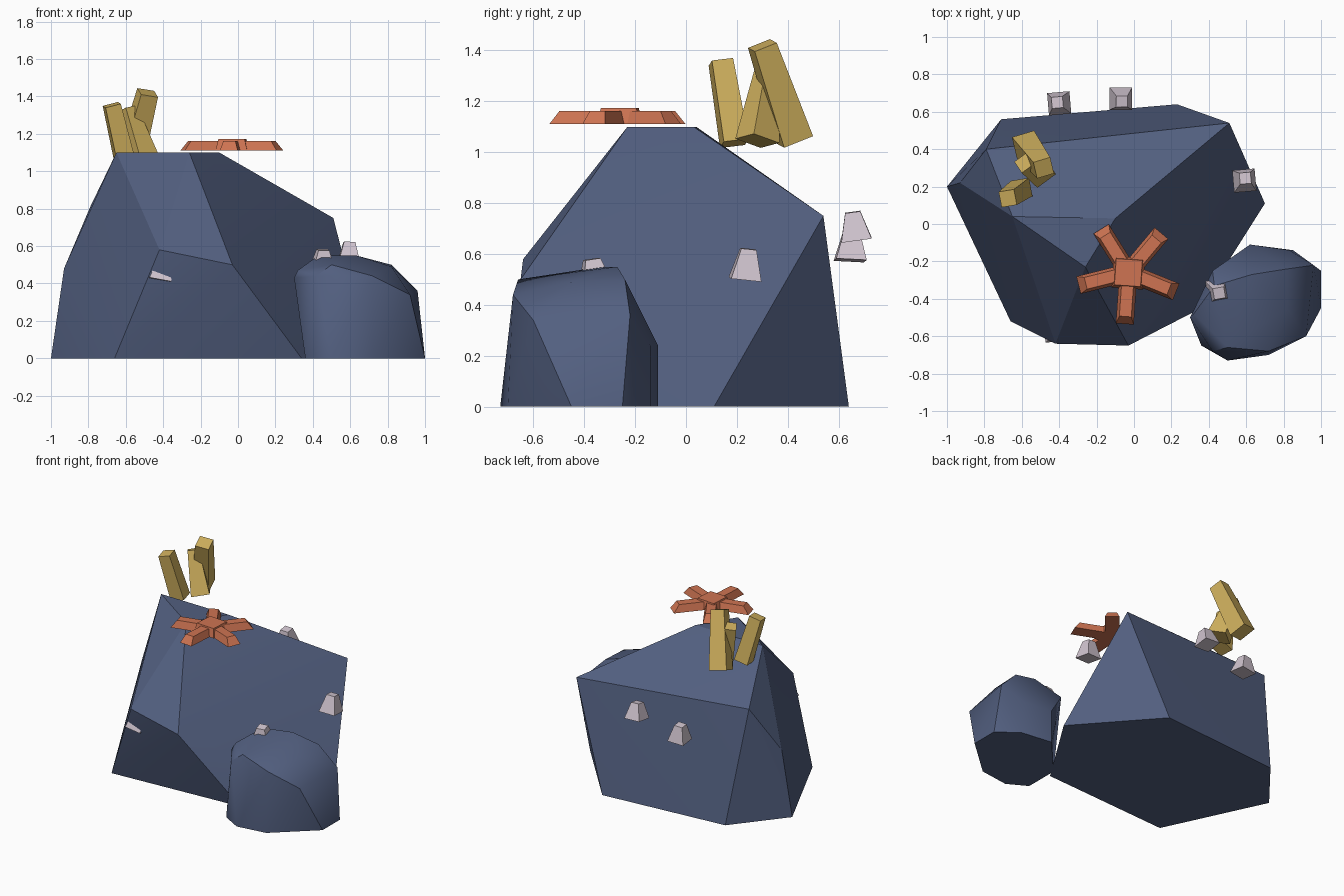
import bpy, bmesh, math
from mathutils import Vector, Matrix

cube = bpy.data.objects.get("Cube")
if cube:
    bpy.data.objects.remove(cube, do_unlink=True)


def material(name, rgb):
    m = bpy.data.materials.new(name)
    m.use_nodes = True
    m.diffuse_color = (*rgb, 1)
    m.node_tree.nodes["Principled BSDF"].inputs["Base Color"].default_value = (*rgb, 1)
    return m


SLATE = material("slate blue", (0.085, 0.115, 0.215))
MUSTARD = material("mustard yellow", (0.62, 0.43, 0.11))
ORANGE = material("burnt orange", (0.62, 0.175, 0.085))
PINK = material("pale pink", (0.64, 0.56, 0.63))


def finish(bm, name, mat, smooth=None):
    bmesh.ops.recalc_face_normals(bm, faces=bm.faces)
    mesh = bpy.data.meshes.new(name)
    bm.to_mesh(mesh)
    bm.free()
    mesh.materials.append(mat)
    obj = bpy.data.objects.new(name, mesh)
    bpy.context.collection.objects.link(obj)
    if smooth:
        bpy.ops.object.select_all(action="DESELECT")
        obj.select_set(True)
        bpy.context.view_layer.objects.active = obj
        bpy.ops.object.shade_smooth_by_angle(angle=math.radians(smooth))
    return obj


def rock(name, points, smooth=None):
    """Faceted boulder wrapped around a few corner points."""
    bm = bmesh.new()
    for p in points:
        bm.verts.new(p)
    hull = bmesh.ops.convex_hull(bm, input=bm.verts)
    loose = {g for g in hull["geom_interior"] + hull["geom_unused"]
             if isinstance(g, bmesh.types.BMVert)}
    bmesh.ops.delete(bm, geom=list(loose), context="VERTS")
    bmesh.ops.dissolve_limit(bm, angle_limit=math.radians(1),
                             verts=bm.verts, edges=bm.edges)
    return finish(bm, name, SLATE, smooth)


def stub(name, base, top, wide, narrow, spin, mat):
    """Square tapered block running from base to top."""
    base, top = Vector(base), Vector(top)
    axis = top - base
    turn = Vector((0, 0, 1)).rotation_difference(axis).to_matrix().to_4x4()
    place = (Matrix.Translation((base + top) / 2) @ turn
             @ Matrix.Rotation(math.radians(45 + spin), 4, "Z"))
    bm = bmesh.new()
    bmesh.ops.create_cone(bm, cap_ends=True, segments=4, depth=axis.length,
                          radius1=wide / math.sqrt(2), radius2=narrow / math.sqrt(2),
                          matrix=place)
    return finish(bm, name, mat)


# Boulders
rock("main_rock", [
    (-1, 0.2, 0), (-0.71, 0.56, 0), (0.23, 0.64, 0), (0.7, 0.11, 0),
    (0.34, -0.46, 0), (-0.66, -0.52, 0),
    (-0.93, 0.22, 0.48), (-0.79, 0.4, 0.81), (0.51, 0.54, 0.75),
    (-0.42, -0.64, 0.58), (-0.03, -0.65, 0.5),
    (-0.65, 0.04, 1.1), (-0.1, 0.03, 1.1), (-0.26, -0.23, 1.1)], 15)
rock("small_rock", [
    (1, -0.45, 0), (1, -0.25, 0), (0.85, -0.14, 0), (0.62, -0.11, 0),
    (0.36, -0.4, 0), (0.36, -0.65, 0), (0.5, -0.73, 0), (0.72, -0.7, 0),
    (0.62, -0.11, 0.24), (0.83, -0.14, 0.24), (0.96, -0.22, 0.36),
    (0.92, -0.6, 0.34), (0.72, -0.68, 0.44), (0.42, -0.68, 0.44),
    (0.3, -0.5, 0.43), (0.42, -0.25, 0.48), (0.32, -0.48, 0.47),
    (0.5, -0.66, 0.5), (0.43, -0.33, 0.55), (0.63, -0.27, 0.55),
    (0.82, -0.24, 0.5), (0.82, -0.45, 0.49)], 40)

# Coral stalks
stub("coral_stalk_outer", (-0.6, 0.19, 1.035), (-0.675, 0.137, 1.355), 0.1, 0.085, 10, MUSTARD)
stub("coral_stalk_middle", (-0.5, 0.28, 1.045), (-0.59, 0.325, 1.335), 0.125, 0.075, 35, MUSTARD)
stub("coral_stalk_inner", (-0.58, 0.425, 1.05), (-0.483, 0.3, 1.42), 0.125, 0.095, 15, MUSTARD)

# Starfish: five wedge arms around a raised square hub
CENTRE = Vector((-0.03, -0.26, 1.11))
for i in range(5):
    bm = bmesh.new()
    bmesh.ops.create_cube(bm, size=1)
    for v in bm.verts:
        high, outer = v.co.z > 0, v.co.x > 0
        v.co.x = (0.235 if high else 0.275) if outer else 0.05
        v.co.y = math.copysign(0.032 if high else 0.048, v.co.y)
        v.co.z = 0.053 if high else 0
    bm.transform(Matrix.Translation(CENTRE)
                 @ Matrix.Rotation(math.radians(50 + 72 * i), 4, "Z"))
    finish(bm, f"starfish_arm_{i + 1}", ORANGE)
stub("starfish_hub", CENTRE, CENTRE + Vector((0, 0, 0.063)), 0.17, 0.14, -4, ORANGE)

# Barnacles: base, top and spin of each
BARNACLES = [
    ((-0.4, 0.645, 0.575), (-0.41, 0.65, 0.69), 5),
    ((-0.07, 0.67, 0.655), (-0.065, 0.655, 0.765), 0),
    ((0.59, 0.232, 0.5), (0.595, 0.245, 0.62), 5),
    ((0.45, -0.355, 0.475), (0.455, -0.37, 0.58), 10),
    ((-0.42, -0.57, 0.415), (-0.4, -0.555, 0.53), 5),
]
for i, (base, top, spin) in enumerate(BARNACLES):
    stub(f"barnacle_{i + 1}", base, top, 0.12, 0.06, spin, PINK)
